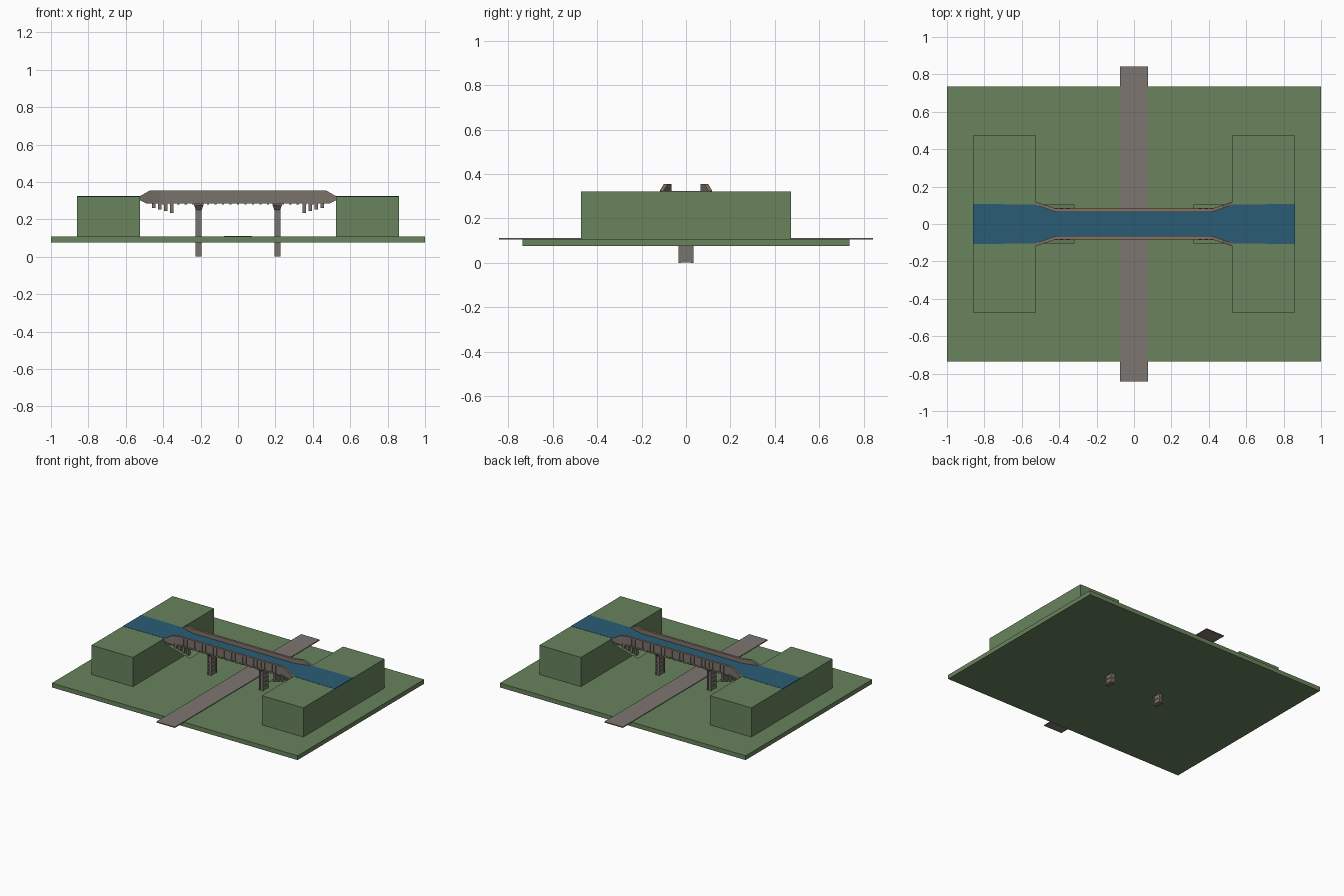
import bpy, bmesh

cube = bpy.data.objects.get("Cube")
if cube:
    bpy.data.objects.remove(cube)


def material(name, rgb):
    m = bpy.data.materials.new(name)
    m.use_nodes = True
    m.diffuse_color = (*rgb, 1)
    m.node_tree.nodes["Principled BSDF"].inputs["Base Color"].default_value = (*rgb, 1)
    return m


GRASS = material("grass green", (0.14, 0.23, 0.11))
WATER = material("water blue", (0.024, 0.107, 0.18))
ROAD = material("road grey", (0.205, 0.18, 0.165))
STONE = material("stone grey", (0.195, 0.17, 0.145))
TRIM = material("brown trim", (0.3, 0.17, 0.12))


def finish(name, bm, mat):
    bmesh.ops.recalc_face_normals(bm, faces=bm.faces)
    mesh = bpy.data.meshes.new(name)
    bm.to_mesh(mesh)
    bm.free()
    mesh.materials.append(mat)
    obj = bpy.data.objects.new(name, mesh)
    bpy.context.collection.objects.link(obj)
    return obj


def add_box(bm, lo, hi, top_grow=(0, 0)):
    """Box between two corners; top_grow widens its top in x and y."""
    verts = bmesh.ops.create_cube(bm, size=1)["verts"]
    for v in verts:
        side = [1 if c > 0 else -1 for c in v.co]
        for i in range(3):
            v.co[i] = hi[i] if side[i] > 0 else lo[i]
        if side[2] > 0:
            v.co.x += side[0] * top_grow[0]
            v.co.y += side[1] * top_grow[1]


def box(name, lo, hi, mat):
    bm = bmesh.new()
    add_box(bm, lo, hi)
    return finish(name, bm, mat)


def loft(name, sections, mat):
    """Join rectangular sections (x, y0, y1, z0, z1) into one beam along x."""
    bm = bmesh.new()
    rings = [[bm.verts.new((x, y, z)) for y, z in ((a, b), (c, b), (c, d), (a, d))]
             for x, a, c, b, d in sections]
    for r, s in zip(rings, rings[1:]):
        for i in range(4):
            j = (i + 1) % 4
            bm.faces.new((r[i], r[j], s[j], s[i]))
    bm.faces.new(rings[0])
    bm.faces.new(rings[-1])
    return finish(name, bm, mat)


# Ground, road and the two raised banks
box("ground", (-1, -0.735, 0.075), (1, 0.735, 0.107), GRASS)
box("road", (-0.075, -0.842, 0.105), (0.075, 0.842, 0.112), ROAD)
for label, s in (("left", 1), ("right", -1)):
    xs = sorted((s * 0.525, s * 0.862))
    box(label + "_bank", (xs[0], -0.472, 0.107), (xs[1], 0.472, 0.322), GRASS)

    # Sloping apron under the end of the bridge
    bm = bmesh.new()
    corners = ((0.525, -0.105, 0.283), (0.525, 0.105, 0.283),
               (0.318, 0.105, 0.228), (0.318, -0.105, 0.228))
    bm.faces.new([bm.verts.new((s * x, y, z)) for x, y, z in corners])
    finish(label + "_apron", bm, GRASS)

    # Short posts standing on the apron
    bm = bmesh.new()
    for i in range(4):
        x = s * (0.354 + 0.032 * i)
        for y in (-0.073, 0.073):
            add_box(bm, (x - 0.009, y - 0.013, 0.235 + 0.0085 * i),
                    (x + 0.009, y + 0.013, 0.29))
    finish(label + "_apron_posts", bm, STONE)

# Channel outline: x, inner half width, bottom and top of the wall
half = [(0.415, 0.066, 0.285, 0.355), (0.47, 0.084, 0.285, 0.355),
        (0.49, 0.091, 0.285, 0.343), (0.525, 0.102, 0.302, 0.324)]
stations = [(-x, w, b, t) for x, w, b, t in reversed(half)] + half

loft("channel_floor", [(x, -w - 0.005, w + 0.005, b, 0.308) for x, w, b, t in stations], STONE)
path = [(-0.862, 0.105)] + [(x, w) for x, w, b, t in stations] + [(0.862, 0.105)]
loft("water", [(x, -w - 0.002, w + 0.002, 0.316, 0.3235) for x, w in path], WATER)

for label, s in (("back", 1), ("front", -1)):
    loft(label + "_wall", [(x, s * w, s * (w + 0.012), b, t - 0.002)
                           for x, w, b, t in stations], STONE)
    loft(label + "_inner_trim", [(x, s * (w - 0.001), s * (w + 0.006), t - 0.006, t)
                                 for x, w, b, t in stations], TRIM)
    loft(label + "_wall_cap", [(x, s * (w + 0.006), s * (w + 0.016), t - 0.008, t)
                               for x, w, b, t in stations], STONE)
    # Upright ribs and a lower ledge on the outside of the wall
    bm = bmesh.new()
    for i in range(-13, 14):
        x = i * 0.03
        ys = sorted((s * 0.076, s * 0.082))
        add_box(bm, (x - 0.004, ys[0], 0.285), (x + 0.004, ys[1], 0.35))
    finish(label + "_wall_ribs", bm, STONE)
    loft(label + "_wall_ledge", [(x, s * (w + 0.008), s * (w + 0.016), b, b + 0.008)
                                 for x, w, b, t in stations], STONE)

# Joists showing below the channel
bm = bmesh.new()
for i in range(-10, 11):
    add_box(bm, (i * 0.04 - 0.006, -0.078, 0.279), (i * 0.04 + 0.006, 0.078, 0.29))
finish("floor_joists", bm, STONE)

# Piers with corner posts, bands and flared heads
for label, cx in (("left", 0.21), ("right", -0.21)):
    bm = bmesh.new()
    add_box(bm, (cx - 0.012, -0.029, 0.002), (cx + 0.012, 0.029, 0.27))
    for px in (-0.011, 0.011):
        for py in (-0.028, 0.028):
            add_box(bm, (cx + px - 0.005, py - 0.005, 0),
                    (cx + px + 0.005, py + 0.005, 0.265))
    for i in range(9):
        z = 0.01 + i * 0.03
        add_box(bm, (cx - 0.015, -0.032, z), (cx + 0.015, 0.032, z + 0.006))
    add_box(bm, (cx - 0.016, -0.033, 0.25), (cx + 0.016, 0.033, 0.274), (0.008, 0.02))
    add_box(bm, (cx - 0.026, -0.055, 0.274), (cx + 0.026, 0.055, 0.286))
    finish(label + "_pier", bm, STONE)
